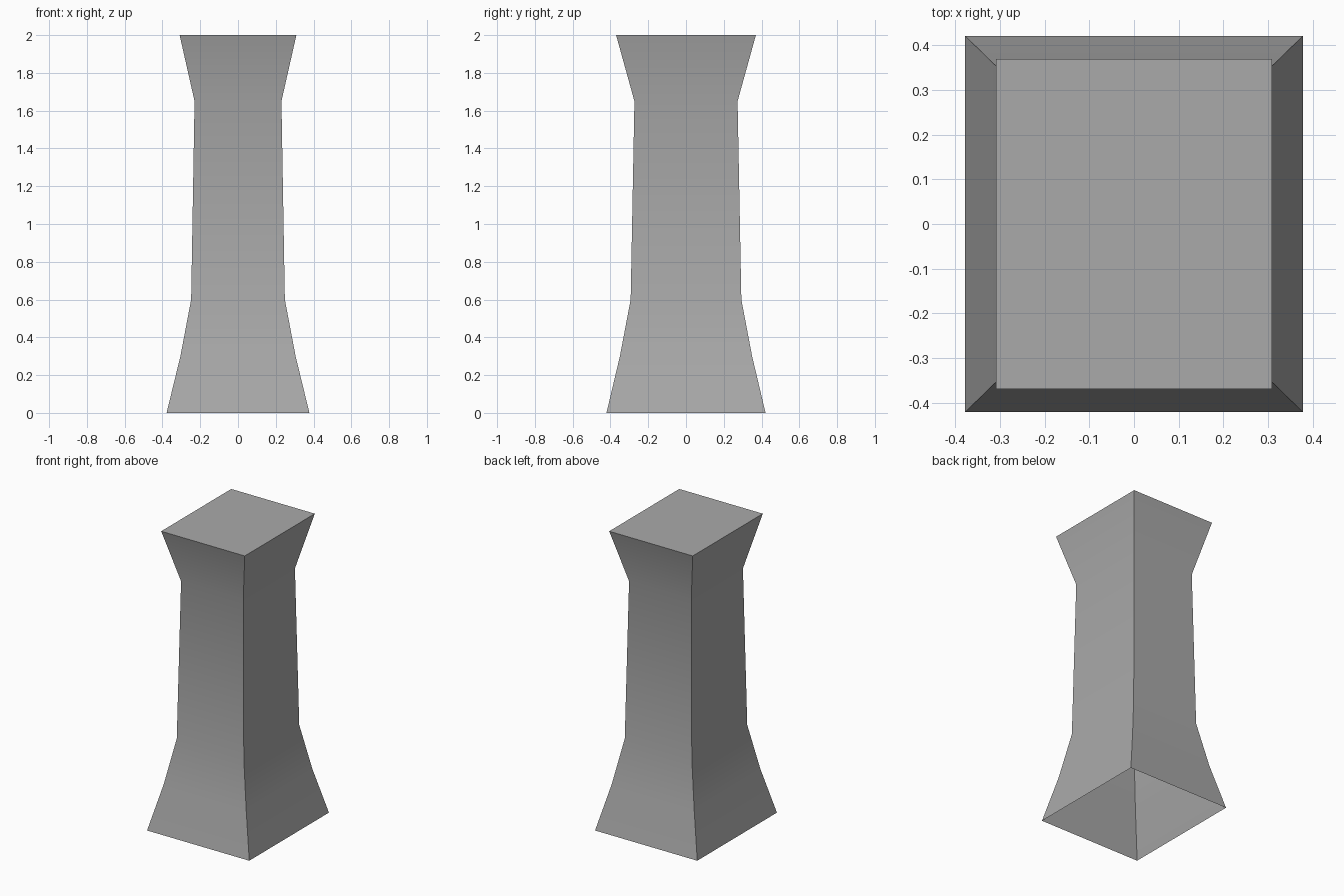
import bpy
import bmesh
import math

cube = bpy.data.objects.get("Cube")
if cube:
    bpy.data.objects.remove(cube, do_unlink=True)

stone = bpy.data.materials.new("grey_stone")
stone.use_nodes = True
COLOUR = (0.4, 0.4, 0.4, 1)
stone.diffuse_color = COLOUR
stone.node_tree.nodes["Principled BSDF"].inputs["Base Color"].default_value = COLOUR

# Flared pillar profile: height, half width, half depth
PROFILE = [
    (0, 0.378, 0.421),
    (0.3, 0.305, 0.35),
    (0.6, 0.248, 0.293),
    (1.65, 0.23, 0.273),
    (2, 0.309, 0.37),
]
CORNERS = [(-1, -1), (1, -1), (1, 1), (-1, 1)]

bm = bmesh.new()
rings = [[bm.verts.new((sx * w, sy * d, z)) for sx, sy in CORNERS]
         for z, w, d in PROFILE]

# Four walls, open underneath
for low, high in zip(rings, rings[1:]):
    for i in range(4):
        j = (i + 1) % 4
        bm.faces.new((low[i], low[j], high[j], high[i]))

# Flat top
bm.faces.new(rings[-1])

mesh = bpy.data.meshes.new("pillar")
bm.to_mesh(mesh)
bm.free()
mesh.materials.append(stone)
pillar = bpy.data.objects.new("pillar", mesh)
bpy.context.collection.objects.link(pillar)

# Smooth along the height, sharp at the corners and top rim
bpy.context.view_layer.objects.active = pillar
pillar.select_set(True)
bpy.ops.object.shade_smooth_by_angle(angle=math.radians(30))
